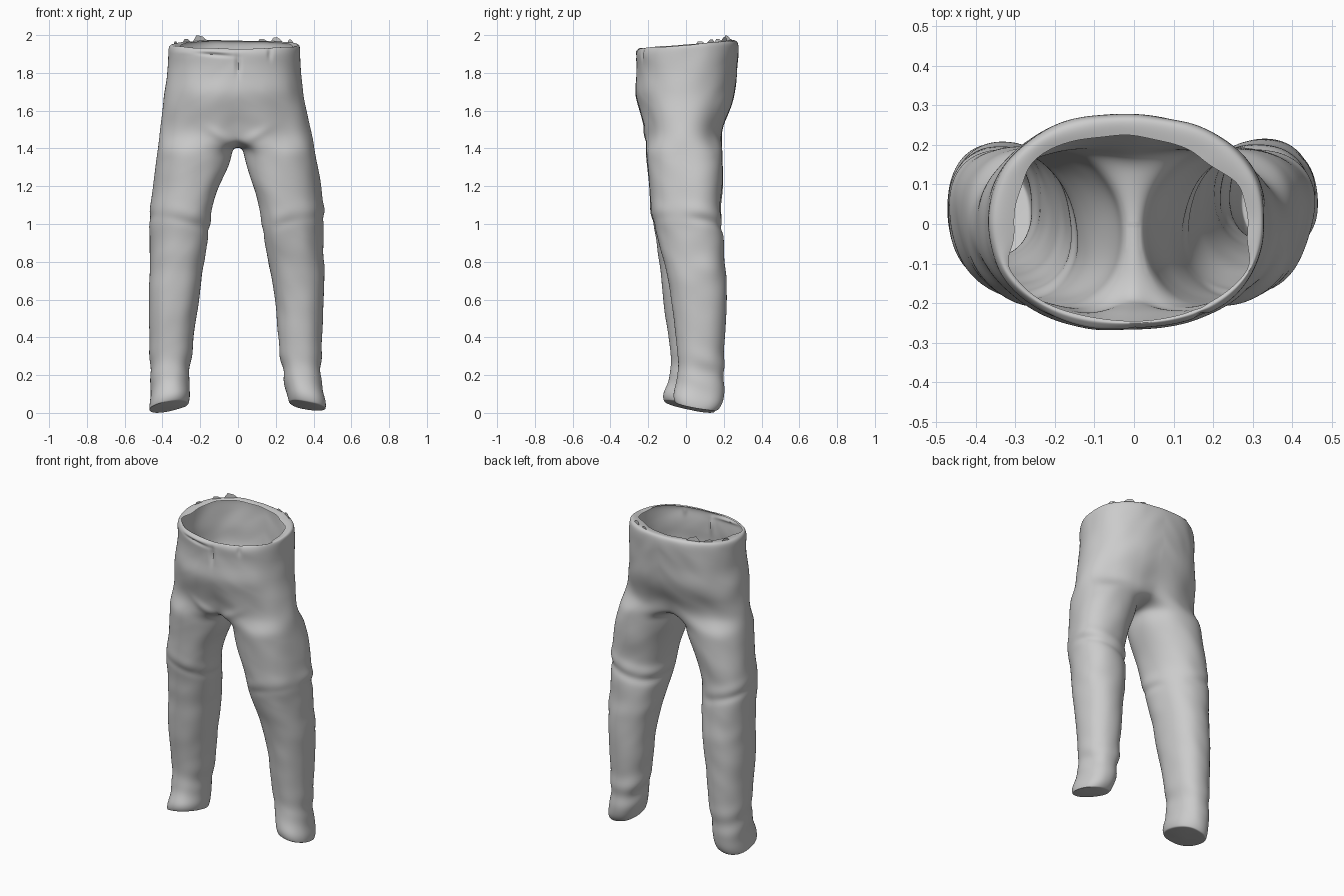
import bpy
import bmesh
import math
import random
from mathutils import Vector, noise

random.seed(4)
cube = bpy.data.objects.get("Cube")
if cube:
    bpy.data.objects.remove(cube, do_unlink=True)

grey = bpy.data.materials.new("cloth grey")
grey.use_nodes = True
shade = (0.6, 0.6, 0.6, 1)
grey.diffuse_color = shade
grey.node_tree.nodes["Principled BSDF"].inputs["Base Color"].default_value = shade

HALF = 16   # outer arc steps from front centre to back centre
SEAM = 7    # points along the crotch seam

# Torso rings: height, right x, left x, front y, back y
torso = [
    (1.955, -.362, .331, -.255, .272),
    (1.92, -.37, .335, -.272, .282),
    (1.86, -.371, .337, -.262, .28),
    (1.78, -.376, .338, -.262, .272),
    (1.70, -.389, .344, -.279, .272),
    (1.62, -.401, .359, -.257, .25),
    (1.53, -.407, .38, -.23, .207),
    (1.46, -.417, .394, -.222, .195),
]
# Leg rings: height, inner x, outer x, front y, back y (x measured outward)
left_leg = [
    (1.395, .027, .406, -.216, .194),
    (1.34, .034, .417, -.21, .194),
    (1.28, .05, .429, -.204, .194),
    (1.18, .09, .442, -.195, .195),
    (1.07, .118, .453, -.185, .182),
    (1.00, .125, .457, -.172, .188),
    (.90, .138, .453, -.145, .205),
    (.78, .165, .457, -.110, .205),
    (.60, .198, .453, -.075, .219),
    (.42, .213, .449, -.063, .209),
    (.27, .223, .442, -.04, .202),
    (.17, .248, .44, -.05, .2),
    (.09, .26, .468, -.070, .2),
    (.052, .27, .467, -.060, .17),
]
right_leg = [
    (1.395, .03, .427, -.214, .194),
    (1.34, .037, .434, -.21, .194),
    (1.28, .06, .44, -.204, .194),
    (1.18, .11, .452, -.197, .195),
    (1.07, .14, .464, -.19, .182),
    (1.00, .15, .474, -.175, .187),
    (.90, .16, .47, -.155, .2),
    (.78, .182, .467, -.138, .205),
    (.60, .208, .472, -.128, .208),
    (.42, .23, .472, -.098, .2),
    (.27, .245, .466, -.078, .193),
    (.17, .265, .457, -.09, .19),
    (.09, .253, .468, -.130, .18),
    (.047, .262, .472, -.120, .155),
]


def oval(x0, x1, y0, y1, angle, power):
    """Point on a squared-off oval filling the given rectangle."""
    c, s = math.cos(angle), math.sin(angle)
    px = math.copysign(abs(c) ** (2 / power), c)
    py = math.copysign(abs(s) ** (2 / power), s)
    return (x0 + x1) / 2 + px * (x1 - x0) / 2, (y0 + y1) / 2 + py * (y1 - y0) / 2


def leaning_oval(x0, x1, y0, y1, angle, lean):
    """Leg section whose front leans inward, kept to the same width."""
    w, d = (x1 - x0) / 2, (y1 - y0) / 2
    x, y = oval(-w, w, -d, d, angle, 2.25)
    x = (x + lean * y) * w / math.hypot(w, lean * d)
    return x + (x0 + x1) / 2, y + (y0 + y1) / 2


def bridge(bm, a, b):
    """Quads between two closed rings of equal size."""
    for i in range(len(a)):
        j = (i + 1) % len(a)
        bm.faces.new((a[i], a[j], b[j], b[i]))


def build_torso(bm):
    rings = []
    for z, x0, x1, y0, y1 in torso:
        ring = []
        rise = max(0, (z - 1.7) / .25) * .08      # waist is higher at the back
        for i in range(2 * HALF):
            x, y = oval(x0, x1, y0, y1, math.pi * (i / HALF - .5), 2.2)
            dip = math.exp(-(x / .06) ** 2) * max(0, min(1, (1.75 - z) / .29))
            y *= 1 - .13 * dip                    # centre crease, front and back
            ring.append(bm.verts.new((x, y, z + rise * y)))
        rings.append(ring)
    # Waistband edge folded inwards, deeper at the back and in one corner
    lip = []
    for v in rings[0]:
        x, y, z = v.co
        depth = .01 if y < -.1 else .05 + random.uniform(-.012, .012)
        if .2 < x < .28 and y > .1:
            depth += .025
        inward = Vector((x, y, 0)).normalized() * depth
        lip.append(bm.verts.new((x - inward.x, y - inward.y, z - .01)))
    rings.insert(0, lip)
    for a, b in zip(rings, rings[1:]):
        bridge(bm, a, b)
    return rings[-1]


def build_leg(bm, table, side, top):
    """Loft one leg down from its half of the torso plus the seam."""
    count = HALF + SEAM + 1
    last = top
    for z, inner, outer, y0, y1 in table:
        ring = []
        low = max(0, 1 - z / .3)                  # hem slants out and back
        lean = .15 * max(0, min(1, (1.5 - z) / .3, (z - .7) / .3))   # thighs only
        for i in range(count):
            angle = math.tau * (i - HALF / 2) / count
            x, y = leaning_oval(inner, outer, y0, y1, angle, lean)
            tilt = -low * (.2 * (x - (inner + outer) / 2) + .22 * (y - (y0 + y1) / 2))
            ring.append(bm.verts.new((side * x, y, z + tilt)))
        bridge(bm, last, ring)
        last = ring
    # Closed hem with a fairly crisp border
    centre = sum((v.co for v in last), Vector()) / count
    centre.z -= .008
    for scale in (.96, .55):
        ring = [bm.verts.new(centre + (v.co - centre) * scale) for v in last]
        bridge(bm, last, ring)
        last = ring
    bm.faces.new(last)


def bump(value, middle, width):
    return math.exp(-((value - middle) / width) ** 2)


def fold(p):
    """Cloth relief at a point: soft lumps, knee creases, ankle folds, fly."""
    out = abs(p.x)
    h = .005 * noise.noise(Vector((p.x * 6, p.y * 6, p.z * 4)))
    h += .004 * noise.noise(Vector((p.x * 8, p.y * 8, p.z * 9 + 5 * out)))
    # Broken creases: strength fades in and out around the leg
    patch = max(0, .45 + noise.noise(Vector((p.x * 5, p.y * 5, 2))))
    knee = p.z - .25 * (out - .3) + .12 * p.y
    h += patch * (.008 * bump(knee, 1.045, .035) - .010 * bump(knee, .995, .025))
    h += patch * .006 * bump(p.z + .3 * p.y, .8, .05)
    h += patch * .007 * math.sin(p.z * 42 + p.y * 14) * bump(p.z, .22, .1)
    if p.z > 1.4 and p.y < 0:
        h -= .014 * bump(p.x, 0, .012) * bump(p.z, 1.84, .05)         # fly
        h -= .010 * bump(p.z, 1.885 - .1 * p.x, .01) * bump(p.x, -.14, .09)
        h += .008 * bump(p.z, 1.91, .012) * bump(p.x, -.14, .12)      # band edge
        h -= .008 * bump(p.z, 1.9, .03) * bump(p.x, .17, .012)
        h += .007 * bump(p.z - .5 * out, 1.42, .03) * bump(out, .09, .07)
    return h


def add_object(name, bm):
    mesh = bpy.data.meshes.new(name)
    bm.to_mesh(mesh)
    bm.free()
    mesh.materials.append(grey)
    obj = bpy.data.objects.new(name, mesh)
    bpy.context.collection.objects.link(obj)
    return obj


# Trousers: torso, crotch seam and two legs in one skin
bm = bmesh.new()
waist = build_torso(bm)
front, back = waist[0].co, waist[HALF].co
seam = []
for k in range(1, SEAM + 1):
    t = k / (SEAM + 1)
    p = back.lerp(front, t)
    seam.append(bm.verts.new((0, p.y, p.z - .05 * math.sin(math.pi * t) ** .6)))
for side, table in ((1, left_leg), (-1, right_leg)):
    arc = [waist[(side * i) % (2 * HALF)] for i in range(HALF + 1)]
    build_leg(bm, table, side, arc + seam)
bmesh.ops.recalc_face_normals(bm, faces=bm.faces)
trousers = add_object("trousers", bm)

# Smooth the skin, then press the folds into it
sub = trousers.modifiers.new("smooth", "SUBSURF")
sub.levels = sub.render_levels = 3
graph = bpy.context.evaluated_depsgraph_get()
dense = bpy.data.meshes.new_from_object(trousers.evaluated_get(graph))
trousers.modifiers.clear()
trousers.data = dense
normals = [v.normal.copy() for v in dense.vertices]
for v, n in zip(dense.vertices, normals):
    v.co += n * fold(v.co)
lowest = min(v.co.z for v in dense.vertices)
for v in dense.vertices:
    v.co.z -= lowest * max(0, 1 - v.co.z / .4)

# Frayed scraps standing on the rim
bm = bmesh.new()
for degrees, width, height in ((28, .06, .02), (50, .08, .026), (66, .06, .016),
                               (122, .1, .03), (140, .07, .02), (165, .06, .016)):
    x, y = oval(-.34, .313, -.245, .255, math.radians(degrees), 2.2)
    along = Vector((-y, x * .6, 0)).normalized() * width / 2
    foot = Vector((x, y, 1.945 + .08 * y))
    tips = [foot + along * k + Vector((0, 0, height)) for k in (.5, -.2)]
    bm.faces.new([bm.verts.new(p) for p in (foot - along, foot + along, *tips)])
top = max(bm.verts, key=lambda v: v.co.z)
top.co.z = 2
add_object("frayed_scraps", bm)

# Soft shading
bpy.ops.object.select_all(action="DESELECT")
trousers.select_set(True)
bpy.context.view_layer.objects.active = trousers
bpy.ops.object.shade_smooth_by_angle(angle=math.radians(50))
